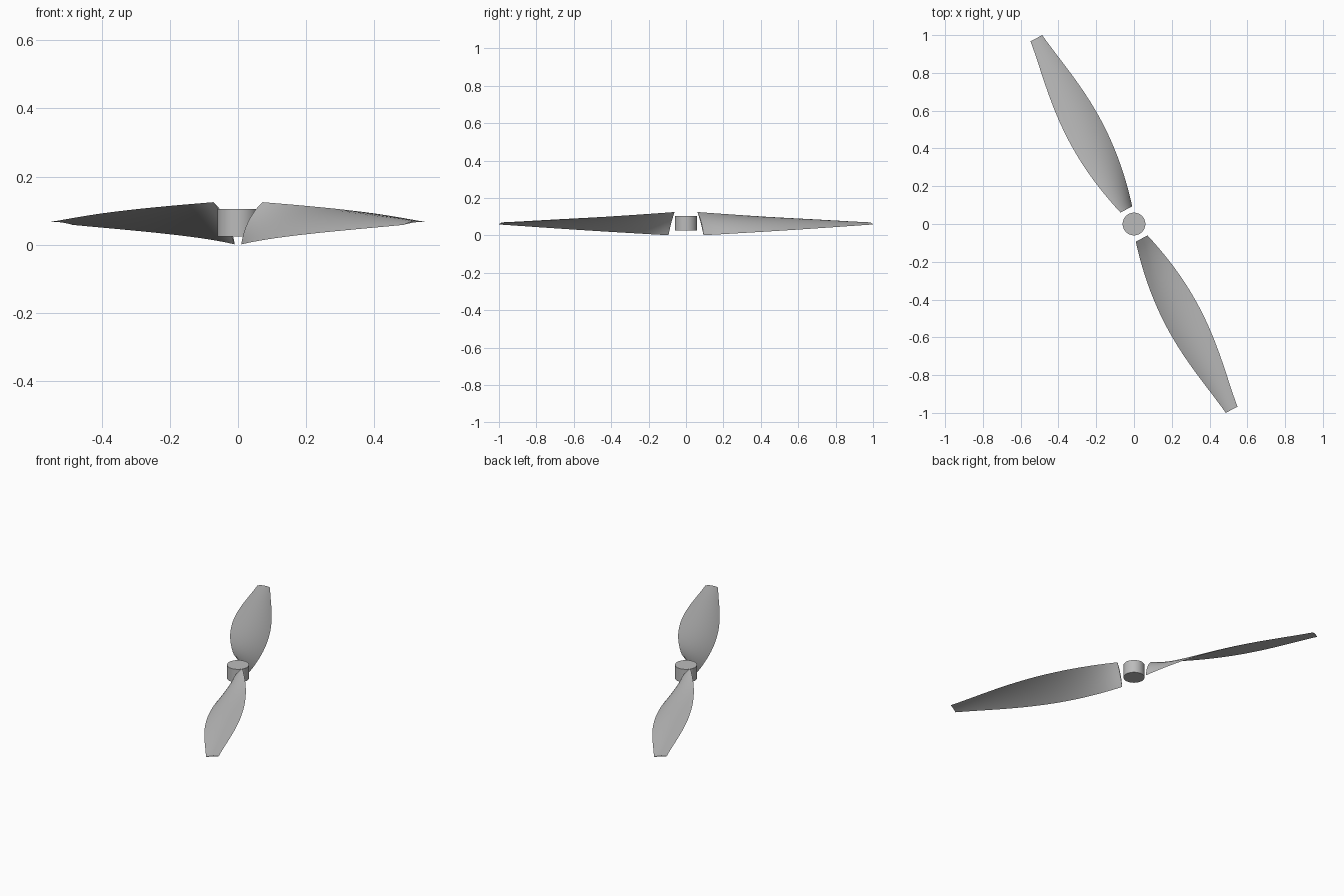
import bpy
import bmesh
from math import hypot, pi
from mathutils import Matrix, Vector

cube = bpy.data.objects.get("Cube")
if cube:
    bpy.data.objects.remove(cube, do_unlink=True)

# Single grey plastic
grey = bpy.data.materials.new("grey plastic")
grey.use_nodes = True
colour = (0.5, 0.5, 0.5, 1)
grey.diffuse_color = colour
grey.node_tree.nodes["Principled BSDF"].inputs["Base Color"].default_value = colour

MID_Z = 0.063
ROOT, TIP = 0.087, 1.111
SPAN = Vector((0.465, -0.885, 0)).normalized()
ACROSS = Vector((-SPAN.y, SPAN.x, 0))
STATIONS, CHORD_STEPS = 32, 14


def section(u):
    """Closed cambered section at span fraction u, sharp at both edges."""
    half_w = 0.035 + u * (1 - u) * (0.28 - 0.15 * u ** 3)
    half_h = 0.062 + (0.0045 - 0.062) * u
    half_chord = hypot(half_w, half_h)

    def point(t, bulge):
        lift = 2 * bulge * (1 - t * t)
        p = t * half_w - lift * half_h
        z = t * half_h + lift * half_w
        return SPAN * (ROOT + (TIP - ROOT) * u) + ACROSS * p + Vector((0, 0, MID_Z + z))

    ts = [-1 + 2 * i / CHORD_STEPS for i in range(CHORD_STEPS + 1)]
    upper = [point(t, 0.09) for t in ts]
    lower = [point(t, 0.035) for t in reversed(ts[1:-1])]
    return upper + lower


def finish(name, bm):
    bmesh.ops.recalc_face_normals(bm, faces=bm.faces)
    mesh = bpy.data.meshes.new(name)
    bm.to_mesh(mesh)
    bm.free()
    mesh.materials.append(grey)
    obj = bpy.data.objects.new(name, mesh)
    bpy.context.collection.objects.link(obj)
    bpy.ops.object.select_all(action="DESELECT")
    obj.select_set(True)
    bpy.context.view_layer.objects.active = obj
    bpy.ops.object.shade_smooth_by_angle(angle=pi / 6)


def blade(name, turn):
    bm = bmesh.new()
    rings = [[bm.verts.new(co) for co in section(i / STATIONS)]
             for i in range(STATIONS + 1)]
    for a, b in zip(rings, rings[1:]):
        for i in range(len(a)):
            j = (i + 1) % len(a)
            bm.faces.new((a[i], a[j], b[j], b[i]))
    # Crescent end caps, as strips between the upper and lower surface
    for ring in (rings[0], rings[-1]):
        n = len(ring)
        for i in range(CHORD_STEPS):
            corners = (ring[i], ring[i + 1], ring[(n - i - 1) % n], ring[(n - i) % n])
            bm.faces.new(list(dict.fromkeys(corners)))
    bmesh.ops.rotate(bm, verts=bm.verts, matrix=Matrix.Rotation(turn, 3, "Z"))
    finish(name, bm)


# Two twisted blades, half a turn apart
blade("front_blade", 0)
blade("back_blade", pi)

# Hub
bm = bmesh.new()
bmesh.ops.create_cone(bm, cap_ends=True, segments=64, radius1=0.06, radius2=0.06,
                      depth=0.08, matrix=Matrix.Translation((0, 0, 0.065)))
finish("hub", bm)
